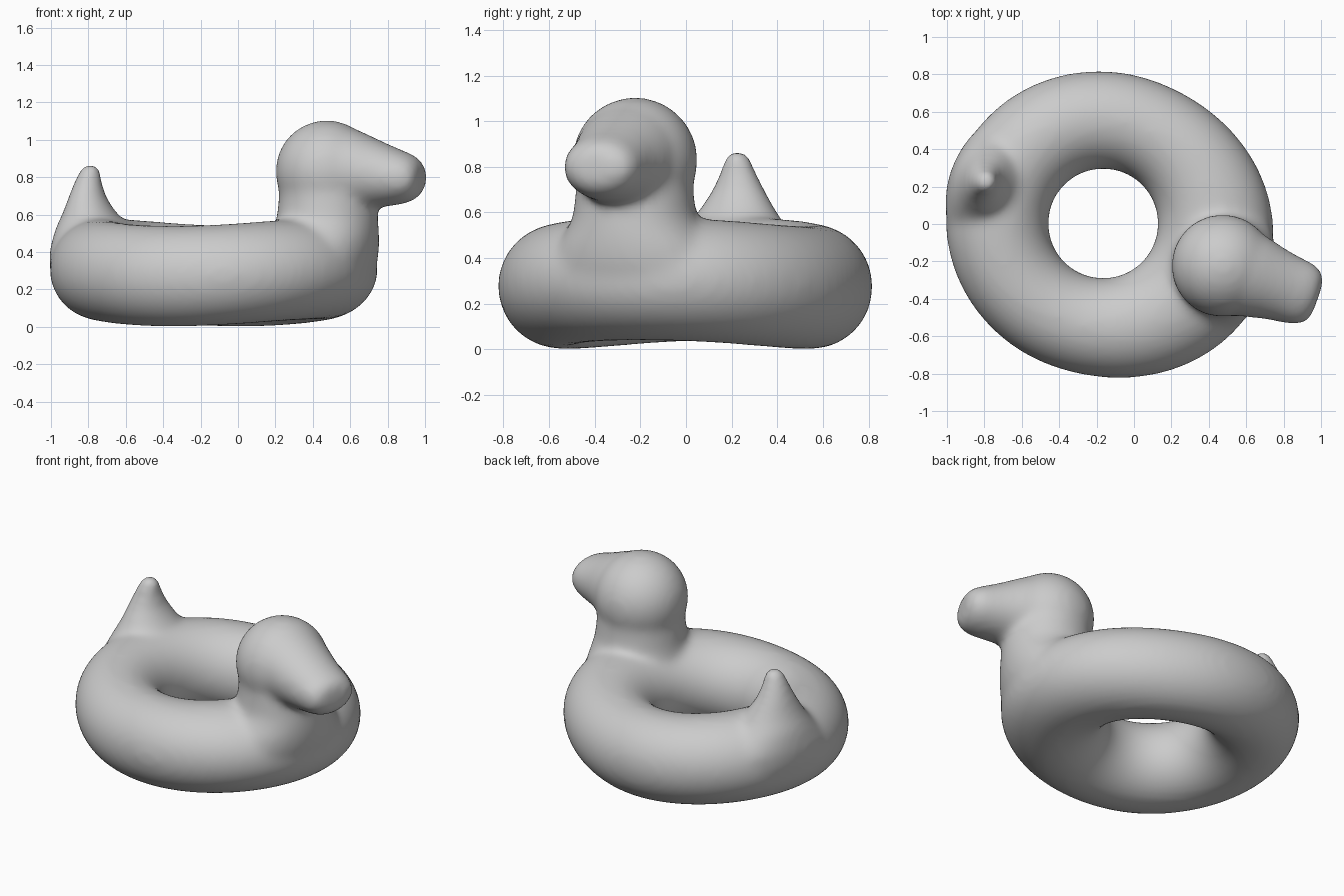
import bpy, bmesh
from math import sin, cos, pi, radians
from mathutils import Matrix

if "Cube" in bpy.data.objects:
    bpy.data.objects.remove(bpy.data.objects["Cube"])

bm = bmesh.new()


def skin(rings, closed=False):
    """Bridge a list of point loops; cap the ends unless the loop of rings closes."""
    vs = [[bm.verts.new(p) for p in r] for r in rings]
    n = len(vs[0])
    count = len(vs) if closed else len(vs) - 1
    for i in range(count):
        a, b = vs[i], vs[(i + 1) % len(vs)]
        for j in range(n):
            k = (j + 1) % n
            bm.faces.new((a[j], a[k], b[k], b[j]))
    if not closed:
        bm.faces.new(vs[0][::-1])
        bm.faces.new(vs[-1])


def angles(n):
    return [2 * pi * i / n for i in range(n)]


def stack(sections, n=40):
    """Upright loft from (z, centre x, half length, half width) ellipses."""
    skin([[(x + l * cos(a), w * sin(a), z) for a in angles(n)]
          for z, x, l, w in sections])


# Everything is built along +x, relative to the ring centre, then turned
# Swim ring: tube bulges at the chest and rises slightly fore and aft
tube = []
for t in angles(72):
    c = cos(t)
    outer = 0.811 + (0.112 if c > 0 else 0.035) * c * c
    inner = 0.292
    mid, half = (outer + inner) / 2, (outer - inner) / 2
    lift = 0.27 + 0.04 * c * c
    tube.append([((mid + half * cos(a)) * cos(t), (mid + half * cos(a)) * sin(t),
                  lift + 0.27 * sin(a)) for a in angles(36)])
skin(tube, closed=True)

# Head
HEAD_X = 0.678
bmesh.ops.create_uvsphere(bm, u_segments=40, v_segments=24, radius=0.275,
                          matrix=Matrix.Translation((HEAD_X, 0, 0.83)))

# Neck, flaring sideways into the chest
stack([(0.28, 0.66, 0.25, 0.40), (0.38, 0.67, 0.272, 0.38),
       (0.46, 0.675, 0.278, 0.345), (0.52, 0.675, 0.28, 0.305),
       (0.58, 0.682, 0.272, 0.272), (0.68, 0.683, 0.262, 0.26),
       (0.8, HEAD_X, 0.25, 0.25)])

# Beak: distance from head centre, half width, centre z, half height
beak = [(0.05, 0.24, 0.835, 0.255), (0.18, 0.225, 0.835, 0.215),
        (0.3, 0.195, 0.817, 0.18), (0.39, 0.182, 0.803, 0.155),
        (0.46, 0.174, 0.797, 0.135), (0.51, 0.15, 0.797, 0.108),
        (0.538, 0.10, 0.798, 0.065)]
skin([[(HEAD_X + d, w * cos(a), z + h * sin(a)) for a in angles(32)]
      for d, w, z, h in beak])

# Tail, sweeping up flush with the back of the ring
stack([(0.30, -0.66, 0.195, 0.36), (0.40, -0.66, 0.203, 0.34),
       (0.47, -0.655, 0.200, 0.285), (0.53, -0.655, 0.188, 0.232),
       (0.58, -0.66, 0.160, 0.192), (0.63, -0.67, 0.130, 0.160),
       (0.7, -0.68, 0.098, 0.118), (0.78, -0.675, 0.073, 0.08),
       (0.84, -0.665, 0.056, 0.058), (0.868, -0.66, 0.035, 0.035)])

# Turn the duck towards the front right and place it
bm.transform(Matrix.Translation((-0.165, 0.003, 0)) @ Matrix.Rotation(radians(-19.5), 4, 'Z'))
bmesh.ops.recalc_face_normals(bm, faces=bm.faces)
mesh = bpy.data.meshes.new("duck_swim_ring")
bm.to_mesh(mesh)
bm.free()
duck = bpy.data.objects.new("duck_swim_ring", mesh)
bpy.context.collection.objects.link(duck)

# Fuse the parts into one inflated skin with soft joints
fuse = duck.modifiers.new("fuse", 'REMESH')
fuse.mode = 'VOXEL'
fuse.voxel_size = 0.02
fuse.use_smooth_shade = True
soften = duck.modifiers.new("soften", 'SMOOTH')
soften.factor = 0.5
soften.iterations = 22
